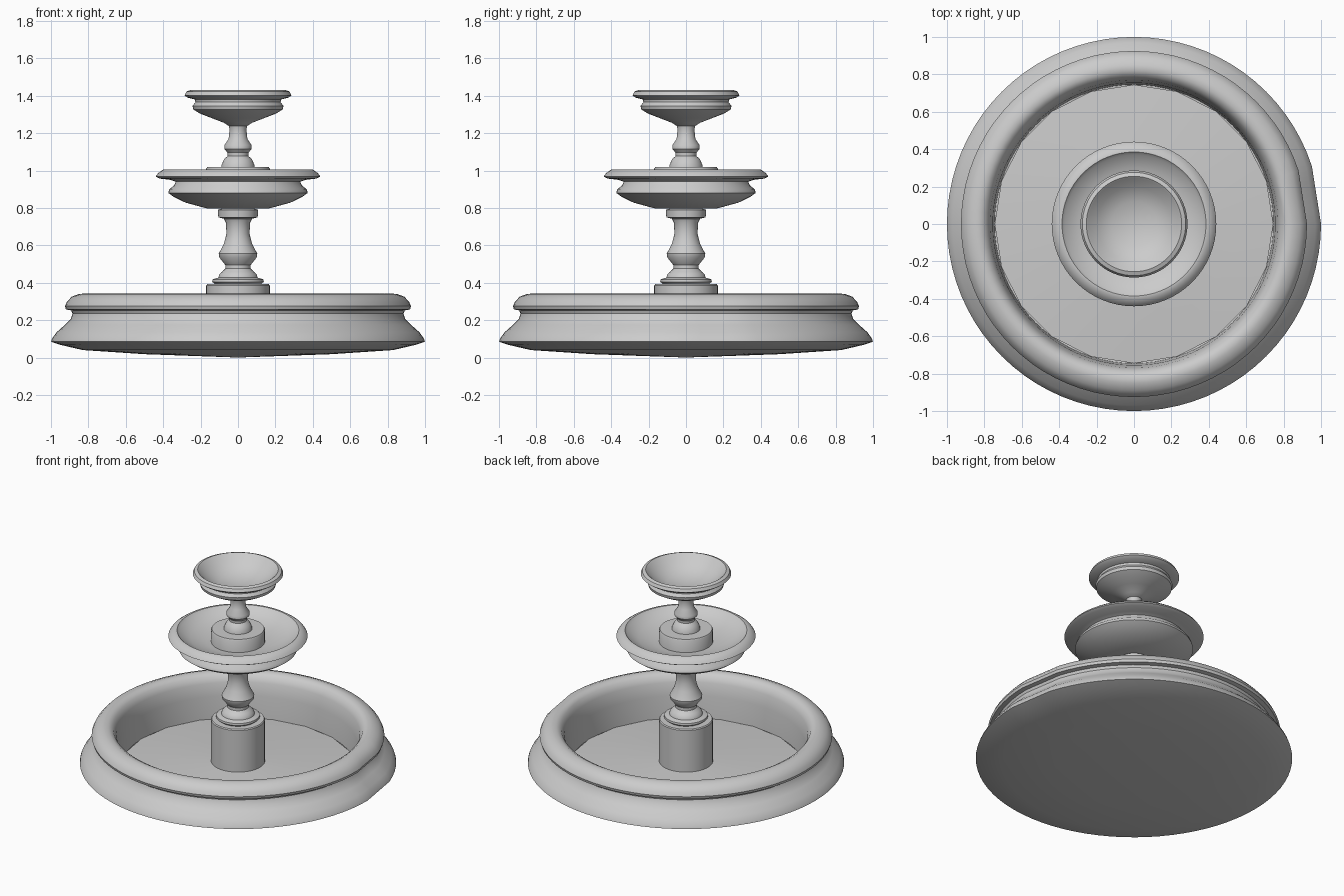
import bpy, bmesh
from math import sin, cos, pi, radians


def lathe(name, profile, sides=80, angle=35):
    """Revolve (radius, height) points around z; radius 0 becomes a pole."""
    bm = bmesh.new()
    rings = []
    for r, z in profile:
        if r == 0:
            rings.append([bm.verts.new((0, 0, z))])
        else:
            rings.append([bm.verts.new((r * cos(2 * pi * i / sides), r * sin(2 * pi * i / sides), z))
                          for i in range(sides)])
    for a, b in zip(rings, rings[1:]):
        for i in range(sides):
            j = (i + 1) % sides
            if len(a) == 1:
                bm.faces.new((a[0], b[j], b[i]))
            elif len(b) == 1:
                bm.faces.new((a[i], a[j], b[0]))
            else:
                bm.faces.new((a[i], a[j], b[j], b[i]))
    bmesh.ops.recalc_face_normals(bm, faces=bm.faces[:])
    mesh = bpy.data.meshes.new(name)
    bm.to_mesh(mesh)
    bm.free()
    ob = bpy.data.objects.new(name, mesh)
    bpy.context.collection.objects.link(ob)
    bpy.context.view_layer.objects.active = ob
    ob.select_set(True)
    bpy.ops.object.shade_smooth_by_angle(angle=radians(angle))
    ob.select_set(False)
    return ob


# Large basin: underside, flared foot, waist, rounded lip, inner wall
basin = lathe("basin", [
    (0, 0.0), (0.5, 0.018), (0.83, 0.04), (0.95, 0.068), (1.0, 0.085), (0.995, 0.1),
    (0.97, 0.135), (0.925, 0.175), (0.895, 0.205), (0.885, 0.235), (0.892, 0.252),
    (0.92, 0.257), (0.925, 0.275), (0.915, 0.297), (0.89, 0.325), (0.85, 0.34),
    (0.82, 0.342), (0.79, 0.325), (0.77, 0.285), (0.755, 0.2), (0.745, 0.045)])

# Flattened facet on the right side of the basin's outside
for v in basin.data.vertices:
    r = v.co.xy.length
    if r > 0.8:
        for i in range(1, 4):
            if abs(v.co.y - r * sin(2 * pi * i / 80)) < 1e-4 and v.co.x > 0:
                k = cos(radians(9)) / cos(2 * pi * i / 80 - radians(9))
                v.co.x *= k
                v.co.y *= k

# Basin floor, coarser and rising slightly to the middle
lathe("basin_floor", [(0.745, 0.05), (0.17, 0.095), (0, 0.1)], sides=20)

# Plinth under the lower column
lathe("plinth", [(0, 0.06), (0.17, 0.06), (0.17, 0.385), (0.165, 0.392), (0, 0.392)], sides=48)

# Lower turned column
lathe("lower_column", [
    (0, 0.38), (0.12, 0.39), (0.138, 0.405), (0.136, 0.418), (0.105, 0.427), (0.1, 0.445),
    (0.085, 0.458), (0.068, 0.475), (0.068, 0.495), (0.1, 0.535), (0.103, 0.555),
    (0.075, 0.61), (0.062, 0.66), (0.064, 0.72), (0.075, 0.742), (0.105, 0.75),
    (0.108, 0.79), (0, 0.82)], sides=48)

# Middle bowl
lathe("middle_bowl", [
    (0, 0.795), (0.165, 0.797), (0.28, 0.828), (0.345, 0.86), (0.373, 0.88), (0.367, 0.9),
    (0.34, 0.922), (0.333, 0.94), (0.36, 0.95), (0.42, 0.957), (0.44, 0.968), (0.428, 0.985),
    (0.4, 1.005), (0.385, 1.006), (0.37, 0.99), (0.3, 0.955), (0.2, 0.93), (0, 0.92)], sides=64)

# Drum inside the middle bowl
lathe("bowl_drum", [(0, 0.88), (0.17, 0.88), (0.17, 1.01), (0.165, 1.018), (0, 1.018)], sides=48)

# Upper turned column
lathe("upper_column", [
    (0, 1.01), (0.09, 1.015), (0.088, 1.03), (0.075, 1.06), (0.055, 1.078), (0.056, 1.095),
    (0.073, 1.115), (0.073, 1.135), (0.05, 1.17), (0.045, 1.22), (0.05, 1.24), (0, 1.27)], sides=48)

# Top bowl
lathe("top_bowl", [
    (0, 1.235), (0.05, 1.238), (0.075, 1.255), (0.14, 1.28), (0.2, 1.303), (0.238, 1.325),
    (0.243, 1.345), (0.228, 1.365), (0.23, 1.38), (0.27, 1.39), (0.286, 1.402),
    (0.276, 1.422), (0.255, 1.43), (0.245, 1.422), (0.2, 1.375), (0.12, 1.335), (0, 1.32)], sides=64)
